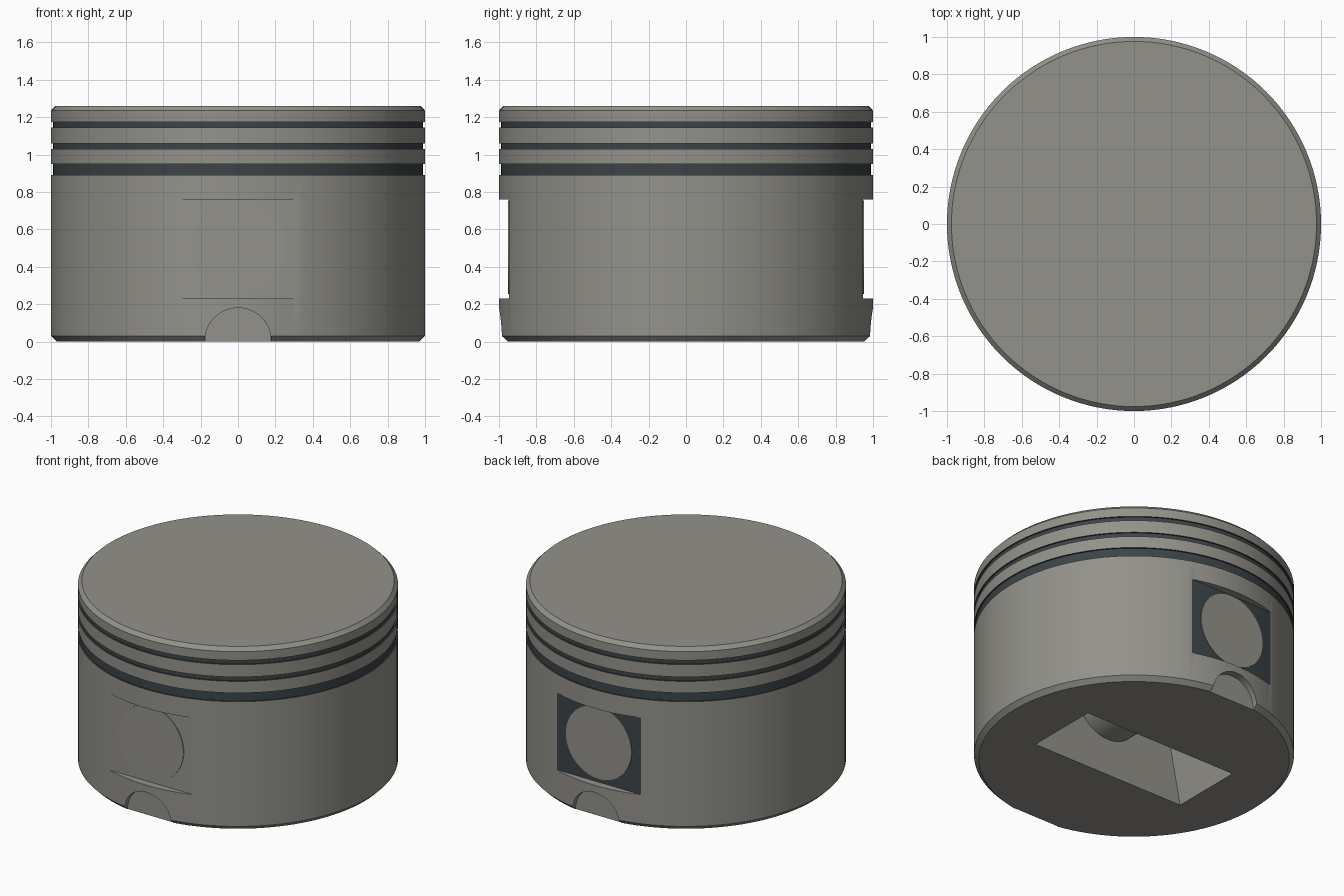
import bpy, bmesh, math
from mathutils import Matrix

if "Cube" in bpy.data.objects:
    bpy.data.objects.remove(bpy.data.objects["Cube"])


def material(name, rgb):
    m = bpy.data.materials.new(name)
    m.diffuse_color = (*rgb, 1)
    m.use_nodes = True
    m.node_tree.nodes["Principled BSDF"].inputs["Base Color"].default_value = m.diffuse_color
    return m


METAL = material("warm_grey_metal", (0.29, 0.285, 0.255))
DARK = material("dark_groove_grey", (0.045, 0.057, 0.062))
SEG = 128


def make(name, bm, mats):
    bmesh.ops.recalc_face_normals(bm, faces=bm.faces)
    me = bpy.data.meshes.new(name)
    bm.to_mesh(me)
    bm.free()
    for m in mats:
        me.materials.append(m)
    ob = bpy.data.objects.new(name, me)
    bpy.context.collection.objects.link(ob)
    return ob


def lathe(name, profile, mats):
    bm = bmesh.new()
    rings = []
    for r, z in profile:
        rings.append([bm.verts.new((r * math.cos(2 * math.pi * i / SEG),
                                    r * math.sin(2 * math.pi * i / SEG), z)) for i in range(SEG)])
    for a, b in zip(rings, rings[1:]):
        for i in range(SEG):
            j = (i + 1) % SEG
            bm.faces.new((a[i], a[j], b[j], b[i]))
    bm.faces.new(rings[0])
    bm.faces.new(rings[-1])
    return make(name, bm, mats)


def box(name, size, centre, top=(1, 1)):
    bm = bmesh.new()
    bmesh.ops.create_cube(bm, size=1)
    for v in bm.verts:
        if v.co.z > 0:
            v.co.x *= top[0]
            v.co.y *= top[1]
        v.co = [v.co[k] * size[k] + centre[k] for k in range(3)]
    return make(name, bm, [METAL])


def rod(name, radius, y0, y1, z, mats):
    bm = bmesh.new()
    bmesh.ops.create_cone(bm, cap_ends=True, segments=64, radius1=radius, radius2=radius, depth=y1 - y0,
                          matrix=Matrix.Translation((0, (y0 + y1) / 2, z)) @ Matrix.Rotation(math.pi / 2, 4, 'X'))
    return make(name, bm, mats)


def smooth(ob):
    bpy.ops.object.select_all(action='DESELECT')
    ob.select_set(True)
    bpy.context.view_layer.objects.active = ob
    bpy.ops.object.shade_smooth_by_angle(angle=math.radians(30))


# Piston body: chamfered cylinder with three ring grooves
GROOVES = [(0.89, 0.95), (1.03, 1.06), (1.145, 1.175)]
profile = [(0.97, 0), (1, 0.03)]
for z0, z1 in GROOVES:
    profile += [(1, z0), (0.99, z0), (0.99, z1), (1, z1)]
profile += [(1, 1.235), (0.976, 1.26)]
body = lathe("piston_body", profile, [METAL, DARK])

# Cutters: underside pocket, side flats and lower notches
cutters = [box("pocket_cutter", (1.2, 0.51, 0.95), (0, 0, 0.425), (0.68, 1))]
for s in (-1, 1):
    cutters.append(box("flat_cutter", (1.0, 0.3, 0.53), (0, s * (0.947 + 0.15), 0.495)))
    y0, y1 = sorted((s * 0.95, s * 1.3))
    cutters.append(rod("notch_cutter", 0.177, y0, y1, 0.003, [METAL]))
bpy.context.view_layer.objects.active = body
for c in cutters:
    mod = body.modifiers.new("cut", 'BOOLEAN')
    mod.operation = 'DIFFERENCE'
    mod.solver = 'EXACT'
    mod.object = c
    bpy.ops.object.modifier_apply(modifier=mod.name)
for c in cutters:
    bpy.data.objects.remove(c)

# Dark groove faces and dark rear flat
for p in body.data.polygons:
    c, n = p.center, p.normal
    in_groove = any(a - 0.001 <= c.z <= b + 0.001 for a, b in GROOVES) and 0.9 < math.hypot(c.x, c.y) < 0.998
    rear_flat = n.y > 0.999 and abs(c.y - 0.947) < 0.001 and 0.23 < c.z < 0.76
    p.material_index = 1 if in_groove or rear_flat else 0
smooth(body)

# Wrist pin crossing the pocket, its ends just proud of the flats
smooth(rod("wrist_pin", 0.25, -0.952, 0.952, 0.505, [METAL]))
